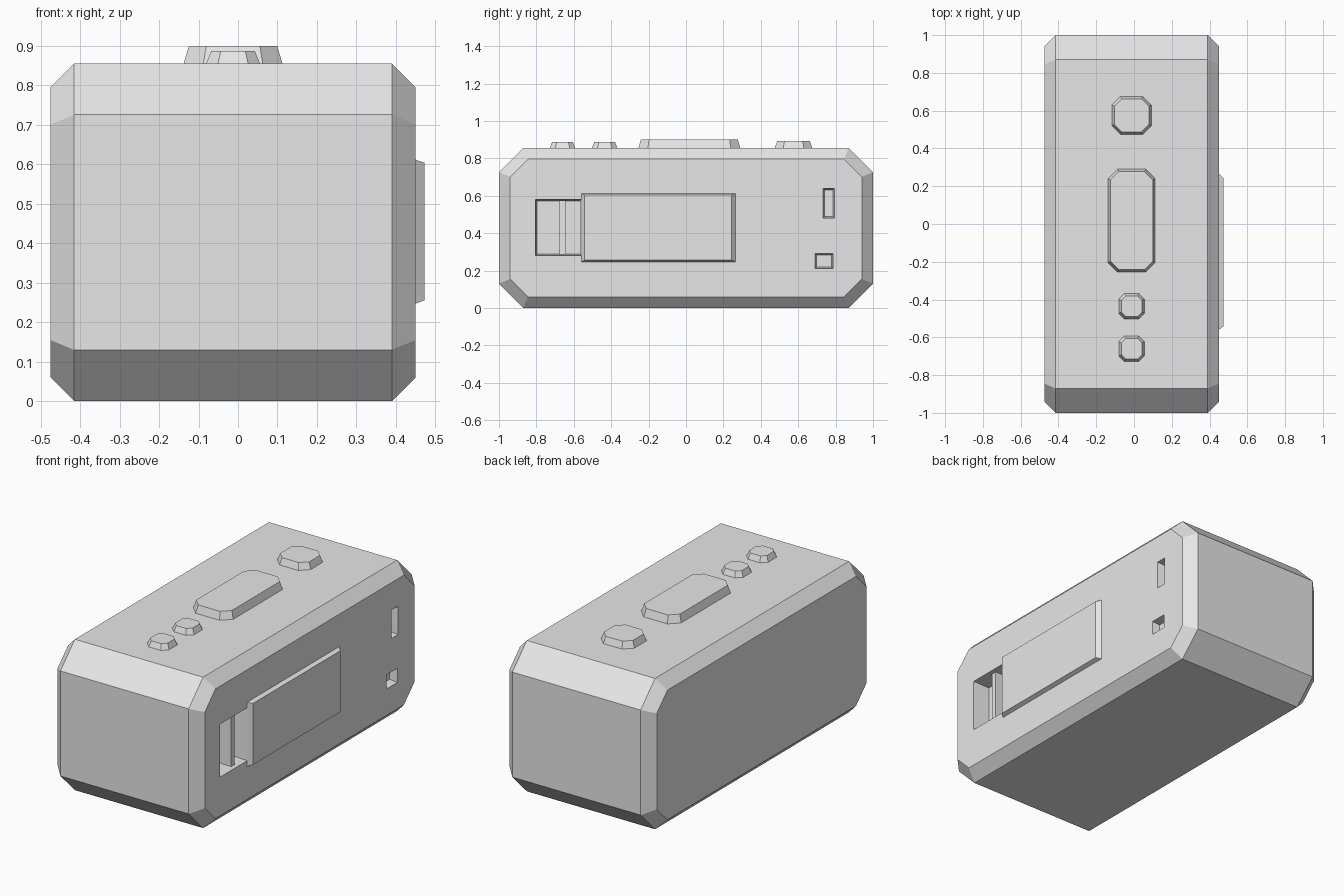
import bpy
import bmesh

default = bpy.data.objects.get("Cube")
if default:
    bpy.data.objects.remove(default, do_unlink=True)

grey = bpy.data.materials.new("plain grey")
grey.use_nodes = True
GREY = (0.8, 0.8, 0.8, 1)
grey.diffuse_color = GREY
grey.node_tree.nodes["Principled BSDF"].inputs["Base Color"].default_value = GREY


def outline(u0, u1, v0, v1, cu=0, cv=0):
    """Rectangle, or an octagon when corner cuts are given."""
    if not cu:
        return [(u0, v0), (u1, v0), (u1, v1), (u0, v1)]
    return [(u0 + cu, v0), (u1 - cu, v0), (u1, v0 + cv), (u1, v1 - cv),
            (u1 - cu, v1), (u0 + cu, v1), (u0, v1 - cv), (u0, v0 + cv)]


def loft(name, sections, axis):
    """Skin (position, outline) sections along the x or z axis and cap the ends."""
    bm = bmesh.new()
    loops = [[bm.verts.new((w, u, v) if axis == "x" else (u, v, w)) for u, v in pts]
             for w, pts in sections]
    n = len(loops[0])
    for a, b in zip(loops, loops[1:]):
        for i in range(n):
            j = (i + 1) % n
            bm.faces.new((a[i], a[j], b[j], b[i]))
    bm.faces.new(loops[0][::-1])
    bm.faces.new(loops[-1])
    bmesh.ops.recalc_face_normals(bm, faces=bm.faces)
    mesh = bpy.data.meshes.new(name)
    bm.to_mesh(mesh)
    bm.free()
    mesh.materials.append(grey)
    obj = bpy.data.objects.new(name, mesh)
    bpy.context.collection.objects.link(obj)
    return obj


def carve(target, y0, y1, z0, z1, depth, taper=0.008):
    """Cut a slightly tapered pocket into the +x side."""
    cutter = loft("pocket_cutter", [
        (SIDE - depth, outline(y0 + taper, y1 - taper, z0 + taper, z1 - taper)),
        (SIDE, outline(y0, y1, z0, z1)),
        (SIDE + 0.1, outline(y0, y1, z0, z1))], "x")
    cutter.hide_render = True
    mod = target.modifiers.new("pocket", "BOOLEAN")
    mod.operation, mod.solver, mod.object = "DIFFERENCE", "EXACT", cutter
    bpy.context.view_layer.objects.active = target
    bpy.ops.object.modifier_apply(modifier=mod.name)
    bpy.data.objects.remove(cutter, do_unlink=True)


# Chamfered body
SIDE, TOP = 0.45, 0.856
full = outline(-1, 1, 0, TOP, 0.13, 0.13)
inner = outline(-0.94, 0.94, 0.06, TOP - 0.06, 0.095, 0.095)
body = loft("body", [(-0.475, inner), (-0.415, full), (0.39, full), (SIDE, inner)], "x")

# Port pockets and the latch slot
carve(body, -0.805, -0.56, 0.28, 0.58, 0.1)
carve(body, 0.733, 0.793, 0.48, 0.64, 0.045)
carve(body, 0.69, 0.787, 0.21, 0.29, 0.045)

# Upright rib inside the latch slot
rib = outline(-0.675, -0.645, 0.285, 0.575)
loft("latch_rib", [(0.34, rib), (0.43, rib)], "x")

# Raised side cover
loft("side_cover", [(SIDE - 0.01, outline(-0.56, 0.265, 0.247, 0.612)),
                    (SIDE, outline(-0.56, 0.265, 0.247, 0.612)),
                    (0.473, outline(-0.542, 0.243, 0.256, 0.604))], "x")

# Top buttons: centre y, half width, half length, height, corner cut
MID = -0.0125
for name, y, hw, hl, h, cut in (("large_button", 0.018, 0.125, 0.272, 0.044, 0.05),
                                ("rear_button", 0.575, 0.104, 0.1, 0.038, 0.045),
                                ("middle_small_button", -0.435, 0.068, 0.068, 0.032, 0.03),
                                ("front_small_button", -0.66, 0.068, 0.068, 0.032, 0.03)):
    base = outline(MID - hw, MID + hw, y - hl, y + hl, cut, cut)
    s = 0.013
    top = outline(MID - hw + s, MID + hw - s, y - hl + s, y + hl - s, cut - 0.006, cut - 0.006)
    loft(name, [(TOP - 0.005, base), (TOP, base), (TOP + h, top)], "z")
